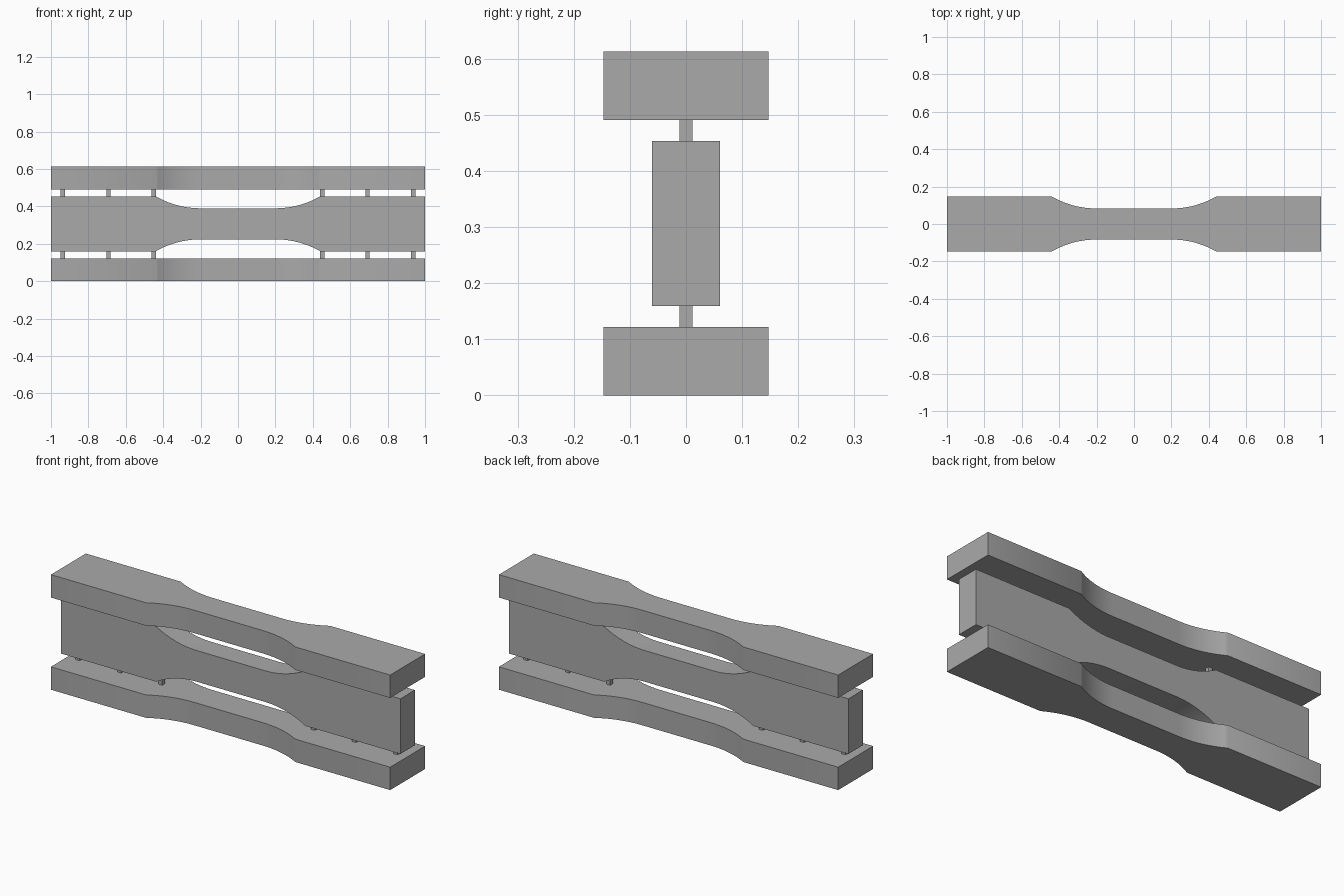
import bpy
import bmesh
import math
from mathutils import Matrix

cube = bpy.data.objects.get("Cube")
if cube:
    bpy.data.objects.remove(cube, do_unlink=True)

GRIP, GAUGE = 0.147, 0.083      # half widths of the ends and the waist
THICK = 0.122
GAUGE_X, GRIP_X = 0.2, 0.44     # where the fillet starts and stops
MID_Z = 0.3065
GAP = 0.038

grey = bpy.data.materials.new("plain_grey")
grey.use_nodes = True
colour = (0.4, 0.4, 0.4, 1)
grey.diffuse_color = colour
grey.node_tree.nodes["Principled BSDF"].inputs["Base Color"].default_value = colour


def finish(name, bm):
    bmesh.ops.recalc_face_normals(bm, faces=bm.faces)
    mesh = bpy.data.meshes.new(name)
    bm.to_mesh(mesh)
    bm.free()
    mesh.materials.append(grey)
    obj = bpy.data.objects.new(name, mesh)
    bpy.context.collection.objects.link(obj)
    return obj


def outline(steps=16):
    # Quarter profile with an arc tangent to the waist, mirrored both ways
    dx, dy = GRIP_X - GAUGE_X, GRIP - GAUGE
    radius = (dx * dx + dy * dy) / (2 * dy)
    sweep = math.asin(dx / radius)
    quarter = []
    for i in range(steps + 1):
        a = sweep * i / steps
        quarter.append((GAUGE_X + radius * math.sin(a),
                        GAUGE + radius * (1 - math.cos(a))))
    quarter.append((1, GRIP))
    half = quarter + [(x, -y) for x, y in reversed(quarter)]
    return half + [(-x, -y) for x, y in half]


def dogbone(name, z, upright=False):
    bm = bmesh.new()
    face = bm.faces.new([bm.verts.new((x, y, -THICK / 2)) for x, y in outline()])
    top = bmesh.ops.extrude_face_region(bm, geom=[face])["geom"]
    bmesh.ops.translate(bm, vec=(0, 0, THICK),
                        verts=[v for v in top if isinstance(v, bmesh.types.BMVert)])
    if upright:
        bmesh.ops.rotate(bm, verts=bm.verts, matrix=Matrix.Rotation(math.pi / 2, 3, 'X'))
    bmesh.ops.translate(bm, verts=bm.verts, vec=(0, 0, z))
    obj = finish(name, bm)
    bpy.ops.object.select_all(action='DESELECT')
    obj.select_set(True)
    bpy.context.view_layer.objects.active = obj
    bpy.ops.object.shade_smooth_by_angle(angle=math.radians(31))


# Three waisted bars: two lying flat, one on edge between them
dogbone("lower_bar", THICK / 2)
dogbone("middle_bar", MID_Z, upright=True)
dogbone("upper_bar", 2 * MID_Z - THICK / 2)

# Small square spacer pegs joining the bars
for level, sign in (("lower", -1), ("upper", 1)):
    for side, sx in (("left", 1), ("right", -1)):
        for place, x in (("inner", 0.45), ("middle", 0.692), ("outer", 0.937)):
            bm = bmesh.new()
            bmesh.ops.create_cube(bm, size=1)
            bmesh.ops.scale(bm, verts=bm.verts, vec=(0.023, 0.023, GAP))
            bmesh.ops.translate(bm, verts=bm.verts,
                                vec=(sx * x, 0, MID_Z + sign * (GRIP + GAP / 2)))
            finish(f"{level}_{side}_{place}_peg", bm)
